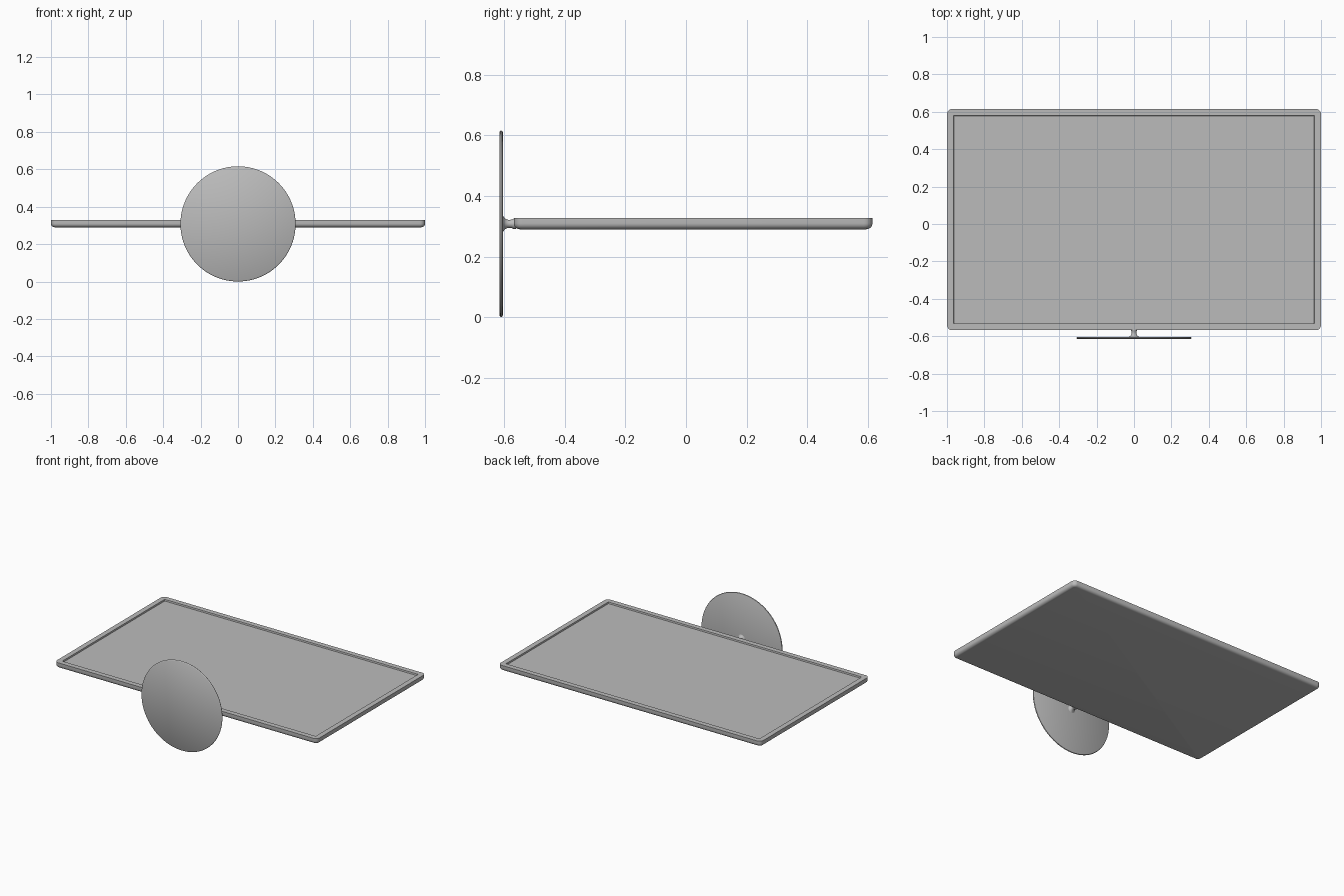
import bpy, bmesh, math
from mathutils import Matrix, Vector

cube = bpy.data.objects.get("Cube")
if cube:
    bpy.data.objects.remove(cube, do_unlink=True)

grey = bpy.data.materials.new("plain grey")
grey.use_nodes = True
colour = (0.5, 0.5, 0.5, 1)
grey.diffuse_color = colour
grey.node_tree.nodes["Principled BSDF"].inputs["Base Color"].default_value = colour

CENTRE_Z = 0.308


def finish(name, bm):
    bmesh.ops.recalc_face_normals(bm, faces=bm.faces[:])
    mesh = bpy.data.meshes.new(name)
    bm.to_mesh(mesh)
    bm.free()
    obj = bpy.data.objects.new(name, mesh)
    obj.data.materials.append(grey)
    bpy.context.collection.objects.link(obj)
    bpy.ops.object.select_all(action="DESELECT")
    obj.select_set(True)
    bpy.context.view_layer.objects.active = obj
    bpy.ops.object.shade_smooth_by_angle(angle=math.radians(35))
    return obj


def lathe(name, profile, segments=96):
    """Turn (radius, y) points around the stand axis."""
    bm = bmesh.new()
    verts = [bm.verts.new((r, y, CENTRE_Z)) for r, y in profile]
    edges = [bm.edges.new(pair) for pair in zip(verts, verts[1:])]
    bmesh.ops.spin(bm, geom=verts + edges, cent=(0, 0, CENTRE_Z), axis=(0, 1, 0),
                   angle=math.tau, steps=segments, use_merge=True)
    bmesh.ops.remove_doubles(bm, verts=bm.verts[:], dist=0.00005)
    return finish(name, bm)


# Flat panel lying face up, with rounded corners and a rounded back edge
bottom, top, front, back = 0.29, 0.328, -0.568, 0.615
bm = bmesh.new()
bmesh.ops.create_cube(bm, size=1, matrix=Matrix.LocRotScale(
    Vector((0, (front + back) / 2, (bottom + top) / 2)), None,
    Vector((2, back - front, top - bottom))))
uprights = [e for e in bm.edges if abs(e.verts[0].co.z - e.verts[1].co.z) > 0.01]
bmesh.ops.bevel(bm, geom=uprights, offset=0.028, segments=6, profile=0.5, affect="EDGES")
rim = [e for e in bm.edges if all(v.co.z < bottom + 0.001 for v in e.verts)]
bmesh.ops.bevel(bm, geom=rim, offset=0.02, segments=5, profile=0.5, affect="EDGES")

# Screen sunk slightly inside the bezel
bm.normal_update()
screen = max(bm.faces, key=lambda f: f.calc_center_median().z)
bmesh.ops.inset_region(bm, faces=[screen], thickness=0.035)
bmesh.ops.inset_region(bm, faces=[screen], thickness=0.002, depth=0)
for v in screen.verts:
    v.co.z -= 0.01
finish("screen_panel", bm)

# Round stand base
lathe("stand_base", [(0, -0.615), (0.303, -0.615), (0.306, -0.613), (0.308, -0.610),
                     (0.306, -0.606), (0.302, -0.604), (0, -0.603)])

# Neck, flared where it meets the base and the panel
lathe("stand_neck", [(0, -0.605), (0.03, -0.605), (0.024, -0.602), (0.018, -0.597),
                     (0.014, -0.59), (0.013, -0.583), (0.014, -0.575),
                     (0.017, -0.568), (0.017, -0.56), (0, -0.56)], 32)
